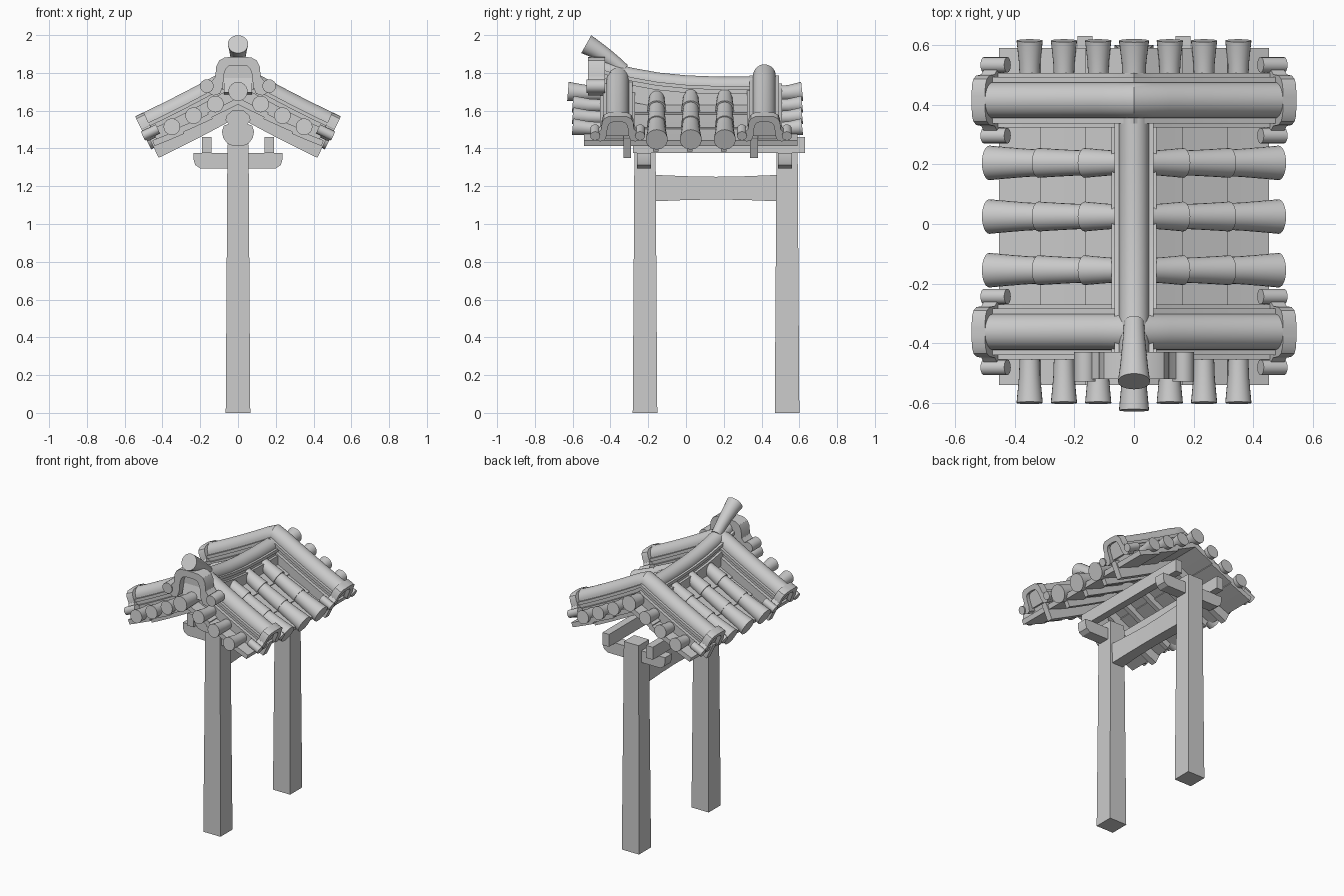
import bpy, bmesh, math
from mathutils import Vector as V

if "Cube" in bpy.data.objects:
    bpy.data.objects.remove(bpy.data.objects["Cube"])

X, Y = V((1, 0, 0)), V((0, 1, 0))


def sweep(name, sec, path, side, scales=None):
    """Sweep a closed section (side, up) along a path, with capped ends."""
    path = [V(p) for p in path]
    scales = scales or [1] * len(path)
    bm = bmesh.new()
    rings = []
    for i, p in enumerate(path):
        t = (path[min(i + 1, len(path) - 1)] - path[max(i - 1, 0)]).normalized()
        up = t.cross(side).normalized()
        if up.z < 0:
            up = -up
        rings.append([bm.verts.new(p + (side * u + up * v) * scales[i]) for u, v in sec])
    n = len(sec)
    for a, b in zip(rings, rings[1:]):
        for k in range(n):
            bm.faces.new((a[k], a[(k + 1) % n], b[(k + 1) % n], b[k]))
    bm.faces.new(rings[0])
    bm.faces.new(rings[-1])
    bmesh.ops.recalc_face_normals(bm, faces=bm.faces)
    me = bpy.data.meshes.new(name)
    bm.to_mesh(me)
    bm.free()
    ob = bpy.data.objects.new(name, me)
    bpy.context.collection.objects.link(ob)
    return ob


def circle(r=1, cu=0, cv=0, n=24):
    return [(cu + r * math.cos(2 * math.pi * i / n), cv + r * math.sin(2 * math.pi * i / n)) for i in range(n)]


def rect(u, v0, v1):
    return [(-u, v0), (u, v0), (u, v1), (-u, v1)]


def mirror(half):
    """Close a half outline (right side, top to bottom) by mirroring it."""
    return half + [(-u, v) for u, v in reversed(half)]


def h(x):
    """Height of the curved roof at distance x from the ridge."""
    x = abs(x)
    return 1.70 - 0.57 * x + 0.1 * x * x


def slope(x0, x1, y, o=0, n=10):
    return [(x, y, h(x) + o) for x in (x0 + (x1 - x0) * i / n for i in range(n + 1))]


def ridge_section(r, w1, w2, bottom):
    arc = [(r * math.sin(a), r * math.cos(a)) for a in (math.pi / 2 * (i + .5) / 8.5 for i in range(9))]
    return mirror(arc + [(w1, 0), (w1, -.02), (w1 - .008, -.02), (w1 - .008, -.04),
                         (w2, -.04), (w2, bottom)])


def end_ornament(name, origin, d, side, s, t0, t1):
    """Arched ridge-end tile with recessed centre and scrolls."""
    o = V(origin)
    arch = [(.02, .155), (.07, .152), (.1, .135), (.115, .105), (.12, .05), (.145, .02), (.165, .005),
            (.165, -.03), (.13, -.05), (.095, -.04), (.08, 0), (.075, .06), (.065, .09), (.05, .105), (.02, .11)]
    outline = mirror(arch)
    sec = [(u * s, v * s) for u, v in outline]
    sweep(name + "_arch", sec, [o + d * t0, o + d * t1], side)
    back = [(u * s, v * s) for u, v in rect(.082, -.02, .115)]
    sweep(name + "_back", back, [o + d * t0, o + d * (t0 * .5 + t1 * .5)], side)
    for sg in (-1, 1):
        sweep(name + "_scroll", circle(.036 * s, sg * .165 * s, 0, 16),
              [o + d * (t0 - .03 * (s < 1)), o + d * (t1 + .008)], side)


# Posts, tie beam and bracket arms
for name, y in (("front_post", -.217), ("rear_post", .535)):
    sweep(name, rect(1, -1, 1), [(0, y, 0), (0, y, .75), (0, y, 1.42)], X, [.065, .06, .056])
    arm = mirror([(.235, 1.375), (.235, 1.34), (.226, 1.312), (.2, 1.295)])
    yc = -.222 if y < 0 else .525
    sweep("bracket_arm", arm, [(0, yc - .037, 0), (0, yc + .037, 0)], X)
sweep("tie_beam", rect(.6, -1, 1), [(0, -.17, 1.19), (0, 0, 1.19), (0, .16, 1.19), (0, .32, 1.19), (0, .49, 1.19)],
      X, [.07, .063, .06, .063, .07])

# Purlins resting on the arms
for sg in (-1, 1):
    sweep("purlin", rect(.025, 1.375, 1.46), [(sg * .165, -.28, 0), (sg * .165, .63, 0)], X)

# Gable boards and carved pendant
for y in (-.31, .36):
    sweep("gable_board", rect(.02, -.115, 0), slope(-.47, .47, y, n=20), Y)
pendant = mirror([(.03, 1.6), (.06, 1.575), (.066, 1.55), (.05, 1.53), (.075, 1.52), (.085, 1.49),
                  (.078, 1.455), (.055, 1.425), (.02, 1.412)])
sweep("gable_pendant", pendant, [(0, -.36, 0), (0, -.31, 0)], X)

# Roof deck in overlapping courses, with rafters below
for sg in (-1, 1):
    for i, (a, b) in enumerate(((0, .17), (.155, .32), (.305, .46))):
        pts = slope(sg * a, sg * b, .025, n=4)
        pts = [(x, y, z - .012 + .012 * k / 4) for k, (x, y, z) in enumerate(pts)]
        sweep("roof_course", rect(.565, -.05, -.018), pts, Y)
    for y in (-.16, .02, .2):
        sweep("rafter", rect(.015, -.095, -.045), slope(0, sg * .44, y), Y)

# Round cover tiles down each slope
for sg in (-1, 1):
    for y in (-.155, .025, .205):
        for a, b, r0, r1 in ((.04, .165, .04, .05), (.15, .32, .041, .05), (.305, .485, .044, .058)):
            sweep("cover_tile", circle(), slope(sg * a, sg * b, y, n=3), Y,
                  [r0, r0 + (r1 - r0) * .25, r0 + (r1 - r0) * .6, r1])

# Flared tiles sticking out of both gables
for end, y0, y1 in ((-1, -.43, -.6), (1, .47, .615)):
    for x in (-.35, -.235, -.12, 0, .12, .235, .35):
        big = 1.15 if x == 0 else 1
        ye = y1 - .025 if x == 0 and end < 0 else y1
        sweep("gable_tile", circle(), [(x, y0, h(x) - .008), (x, (y0 + ye) / 2, h(x) - .006), (x, ye, h(x) + .002)],
              X, [.033 * big, .036 * big, .044 * big])

# Descending ridges with end ornaments
down = V((.9, 0, -.43)).normalized()
for y in (-.362, .415):
    sweep("descending_ridge", ridge_section(.06, .078, .092, -.12), slope(-.475, .475, y, .085, 20), Y)
    for sg in (-1, 1):
        end_ornament("eave_ornament", (sg * .474, y, 1.48), V((sg * down.x, 0, down.z)), Y, .72, -.025, .025)

# Main ridge, its front ornament and the raised horn tile
top = [(-.46, 1.872), (-.38, 1.848), (-.28, 1.825), (-.15, 1.802), (0, 1.787), (.18, 1.78), (.37, 1.78)]
sweep("main_ridge", ridge_section(.05, .066, .075, -.13), [(0, y, z - .05) for y, z in top], X)
end_ornament("front_ornament", (0, 0, 1.73), -Y, X, 1, .43, .52)
sweep("horn_tile", circle(), [(0, -.33, 1.815), (0, -.38, 1.857), (0, -.43, 1.893), (0, -.48, 1.925), (0, -.528, 1.952)],
      X, [.034, .037, .042, .047, .054])

# Smooth the round parts, keep edges sharp
for ob in bpy.data.objects:
    ob.select_set(True)
    bpy.context.view_layer.objects.active = ob
bpy.ops.object.shade_smooth_by_angle(angle=math.radians(30))
